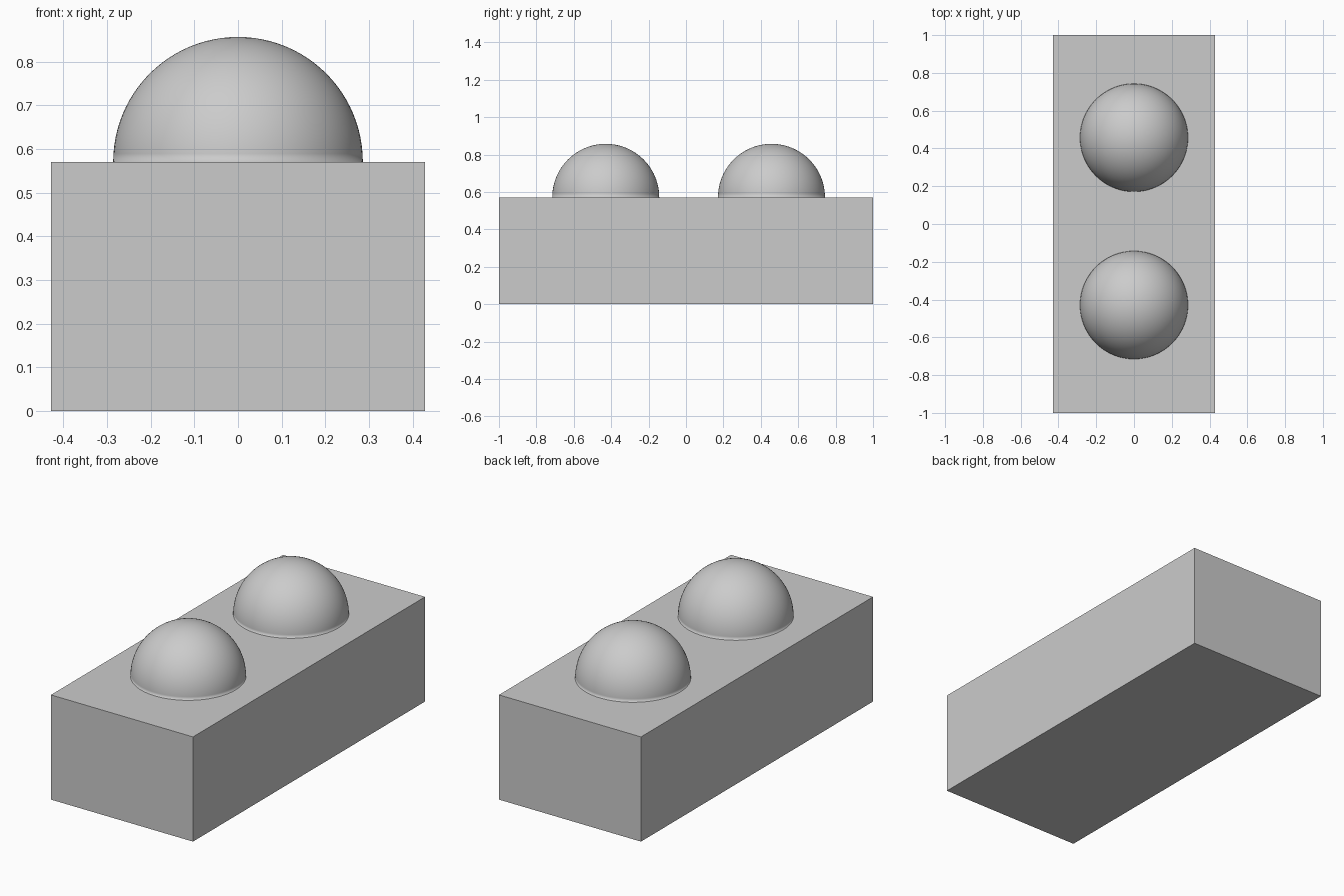
import bpy
import bmesh
from mathutils import Matrix, Vector

if "Cube" in bpy.data.objects:
    bpy.data.objects.remove(bpy.data.objects["Cube"], do_unlink=True)

WIDTH, LENGTH, HEIGHT = 0.857, 2.0, 0.571
RADIUS = 0.286

grey = bpy.data.materials.new("light_grey")
grey.use_nodes = True
colour = (0.6, 0.6, 0.6, 1)
grey.diffuse_color = colour
grey.node_tree.nodes["Principled BSDF"].inputs["Base Color"].default_value = colour


def add_part(name, bm, location):
    mesh = bpy.data.meshes.new(name)
    bm.to_mesh(mesh)
    bm.free()
    mesh.materials.append(grey)
    part = bpy.data.objects.new(name, mesh)
    part.location = location
    bpy.context.collection.objects.link(part)
    return part


# Rectangular block
bm = bmesh.new()
bmesh.ops.create_cube(bm, size=1, matrix=Matrix.Diagonal((WIDTH, LENGTH, HEIGHT, 1)))
add_part("base_block", bm, (0, 0, HEIGHT / 2))


# Smooth half-sphere domes on top of the block
def add_dome(name, y):
    bm = bmesh.new()
    bmesh.ops.create_uvsphere(bm, u_segments=96, v_segments=48, radius=RADIUS)
    bmesh.ops.bisect_plane(bm, geom=bm.verts[:] + bm.edges[:] + bm.faces[:],
                           plane_co=Vector(), plane_no=Vector((0, 0, 1)),
                           clear_inner=True)
    for face in bm.faces:
        face.smooth = True
    add_part(name, bm, (0, y, HEIGHT))


add_dome("front_dome", -0.429)
add_dome("back_dome", 0.457)
